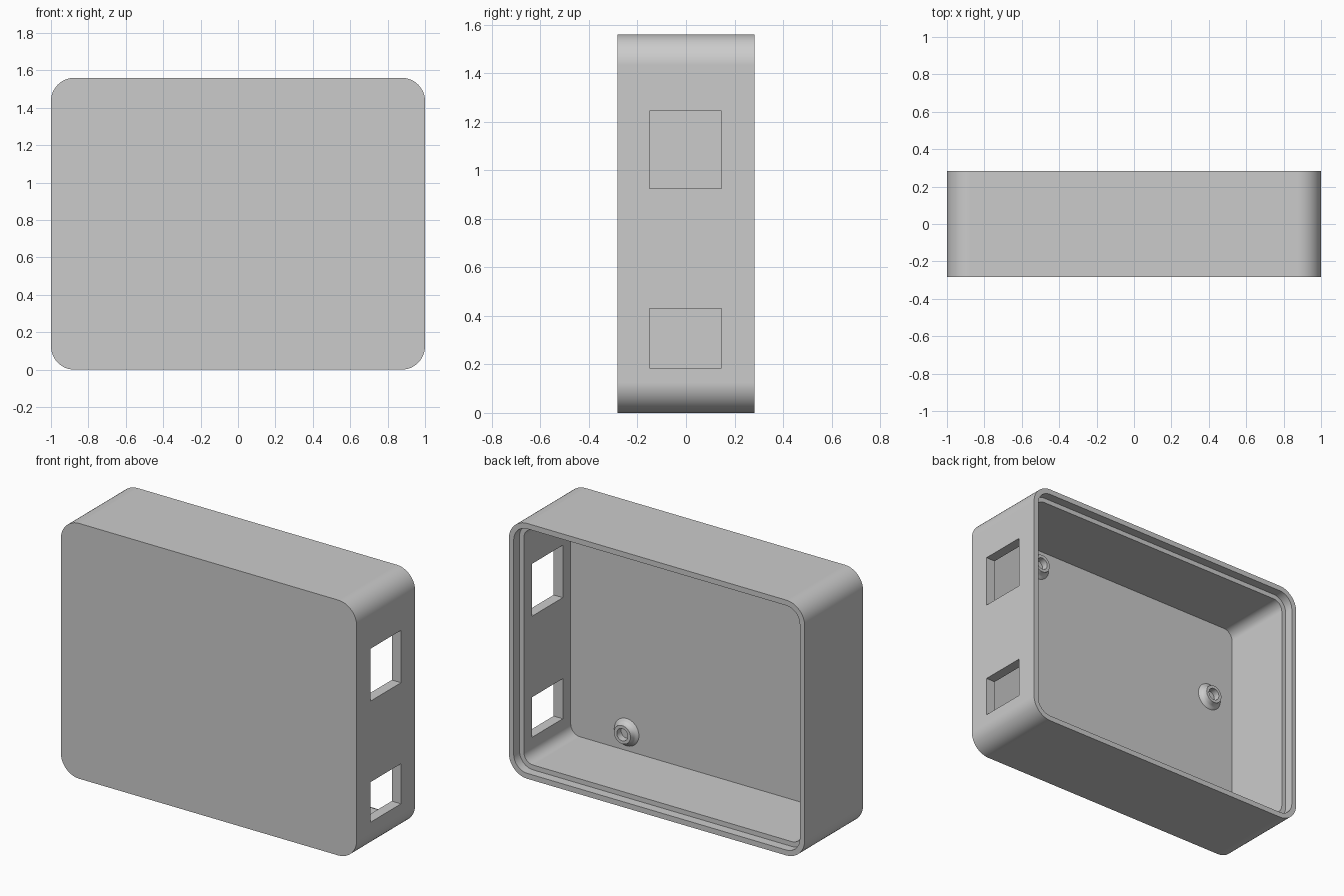
import bpy, bmesh, math
from mathutils import Vector

cube = bpy.data.objects.get("Cube")
if cube:
    bpy.data.objects.remove(cube, do_unlink=True)

W, H, D = 2.0, 1.56, 0.565      # outer size along x, z, y
RADIUS, WALL = 0.125, 0.0625
LIP, LIP_DEPTH = 0.033, 0.056
FLOOR_Y = -0.226

grey = bpy.data.materials.new("plain grey")
grey.use_nodes = True
colour = (0.6, 0.6, 0.6, 1)
grey.diffuse_color = colour
grey.node_tree.nodes["Principled BSDF"].inputs["Base Color"].default_value = colour


def make_object(name, bm):
    bmesh.ops.recalc_face_normals(bm, faces=bm.faces)
    mesh = bpy.data.meshes.new(name)
    bm.to_mesh(mesh)
    bm.free()
    mesh.materials.append(grey)
    obj = bpy.data.objects.new(name, mesh)
    bpy.context.collection.objects.link(obj)
    return obj


def activate(obj):
    bpy.ops.object.select_all(action='DESELECT')
    obj.select_set(True)
    bpy.context.view_layer.objects.active = obj


def smooth(obj):
    activate(obj)
    bpy.ops.object.shade_smooth_by_angle(angle=math.radians(35))


def rounded_loop(bm, inset, y, steps=12):
    """Rounded rectangle in the xz plane, shrunk by inset."""
    r = RADIUS - inset
    verts = []
    for corner, (sx, sz) in enumerate([(1, 1), (-1, 1), (-1, -1), (1, -1)]):
        cx, cz = sx * (W / 2 - RADIUS), H / 2 + sz * (H / 2 - RADIUS)
        for i in range(steps + 1):
            a = math.pi / 2 * (corner + i / steps)
            verts.append(bm.verts.new((cx + r * math.cos(a), y, cz + r * math.sin(a))))
    return verts


def bridge(bm, a, b):
    for i in range(len(a)):
        j = (i + 1) % len(a)
        bm.faces.new((a[i], a[j], b[j], b[i]))


# Open-backed case with a stepped rim
bm = bmesh.new()
sections = [(0, -D / 2), (0, D / 2), (LIP, D / 2), (LIP, D / 2 - LIP_DEPTH),
            (WALL, D / 2 - LIP_DEPTH), (WALL, FLOOR_Y)]
loops = [rounded_loop(bm, *s) for s in sections]
for a, b in zip(loops, loops[1:]):
    bridge(bm, a, b)
bm.faces.new(loops[0])
bm.faces.new(loops[-1])
case = make_object("case_shell", bm)

# Two rectangular port openings in the left wall
for name, z0, z1 in [("lower_port", 0.185, 0.43), ("upper_port", 0.925, 1.245)]:
    bm = bmesh.new()
    bmesh.ops.create_cube(bm, size=1)
    bmesh.ops.scale(bm, vec=(0.3, 0.295, z1 - z0), verts=bm.verts)
    bmesh.ops.translate(bm, vec=(W / 2, -0.002, (z0 + z1) / 2), verts=bm.verts)
    cutter = make_object(name + "_cutter", bm)
    cutter.hide_render = True
    cut = case.modifiers.new(name, 'BOOLEAN')
    cut.operation = 'DIFFERENCE'
    cut.solver = 'EXACT'
    cut.object = cutter
    activate(case)
    bpy.ops.object.modifier_apply(modifier=cut.name)
    bpy.data.objects.remove(cutter, do_unlink=True)
smooth(case)
case.modifiers.new("flat walls", 'WEIGHTED_NORMAL').keep_sharp = True


# Flared screw bosses on the inner floor
def screw_boss(name, x, z, steps=32):
    profile = [(0.085, -0.002), (0.083, 0.001), (0.07, 0.007), (0.06, 0.018),
               (0.056, 0.042), (0.037, 0.042), (0.037, -0.002)]
    bm = bmesh.new()
    rings = []
    for r, h in profile:
        rings.append([bm.verts.new(Vector((x, FLOOR_Y + h, z)) +
                                   Vector((math.cos(a), 0, math.sin(a))) * r)
                      for a in (math.tau * i / steps for i in range(steps))])
    for a, b in zip(rings, rings[1:] + rings[:1]):
        bridge(bm, a, b)
    smooth(make_object(name, bm))


screw_boss("lower_left_boss", 0.56, 0.175)
screw_boss("upper_left_boss", 0.545, 1.39)
screw_boss("upper_right_boss", -0.765, 0.995)
screw_boss("lower_right_boss", -0.765, 0.30)
